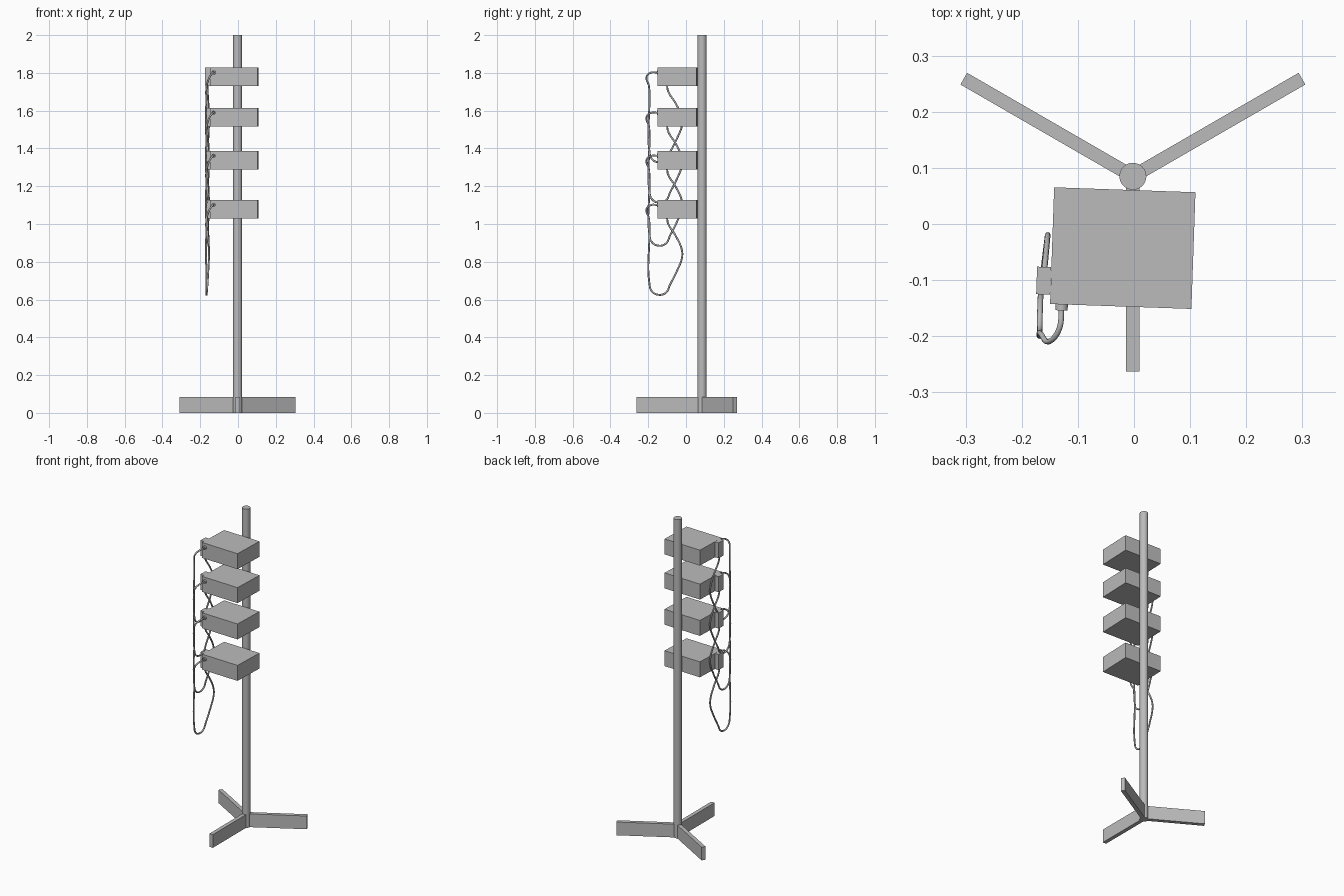
import bpy
from math import radians, cos, sin

cube = bpy.data.objects.get("Cube")
if cube:
    bpy.data.objects.remove(cube, do_unlink=True)

grey = bpy.data.materials.new("plain grey")
grey.use_nodes = True
grey.diffuse_color = (0.5, 0.5, 0.5, 1)
grey.node_tree.nodes["Principled BSDF"].inputs["Base Color"].default_value = grey.diffuse_color

POLE_X, POLE_Y = -0.002, 0.085
TILT = radians(-2)


def finish(obj, name):
    obj.name = name
    obj.data.materials.append(grey)
    return obj


def box(name, center, size, angle=0):
    bpy.ops.mesh.primitive_cube_add(size=1, location=center, rotation=(0, 0, angle))
    obj = bpy.context.object
    obj.scale = size
    bpy.ops.object.transform_apply(location=False, rotation=False, scale=True)
    return finish(obj, name)


def cylinder(name, center, radius, depth, rotation=(0, 0, 0)):
    bpy.ops.mesh.primitive_cylinder_add(vertices=32, radius=radius, depth=depth,
                                        location=center, rotation=rotation)
    bpy.ops.object.shade_smooth_by_angle(angle=radians(30))
    return finish(bpy.context.object, name)


# Cable path: from the front plug, down a hanging loop, up into the side socket
CABLE = [
    (-0.129, -0.150, 0.023), (-0.133, -0.186, 0.022), (-0.150, -0.209, 0.0),
    (-0.166, -0.196, -0.05), (-0.168, -0.194, -0.12), (-0.168, -0.194, -0.39),
    (-0.168, -0.180, -0.435), (-0.167, -0.140, -0.453), (-0.165, -0.105, -0.44),
    (-0.162, -0.085, -0.40), (-0.157, -0.045, -0.32), (-0.154, -0.021, -0.255),
    (-0.154, -0.022, -0.215), (-0.157, -0.055, -0.14), (-0.161, -0.095, -0.075),
    (-0.162, -0.101, -0.04),
]


def cable(name, z):
    curve = bpy.data.curves.new(name, "CURVE")
    curve.dimensions = "3D"
    curve.bevel_depth = 0.005
    curve.bevel_resolution = 2
    curve.resolution_u = 8
    spline = curve.splines.new("BEZIER")
    spline.bezier_points.add(len(CABLE) - 1)
    for point, co in zip(spline.bezier_points, CABLE):
        point.co = co
        point.handle_left_type = point.handle_right_type = "AUTO"
    obj = bpy.data.objects.new(name, curve)
    obj.location.z = z
    bpy.context.collection.objects.link(obj)
    finish(obj, name)


# Stand: pole and three radiating feet
cylinder("pole", (POLE_X, POLE_Y, 1), 0.024, 2)
LEG = 0.348
for name, degrees in (("front_leg", -90), ("left_leg", 30), ("right_leg", 150)):
    a = radians(degrees)
    box(name, (POLE_X + cos(a) * LEG / 2, POLE_Y + sin(a) * LEG / 2, 0.0415),
        (LEG, 0.024, 0.083), a)

# Four identical units, each with a side socket, front plug and cable
for i, z in enumerate((1.779, 1.566, 1.338, 1.078), 1):
    box(f"unit_box_{i}", (-0.02, -0.043, z), (0.252, 0.208, 0.097), TILT)
    box(f"side_socket_{i}", (-0.161, -0.101, z), (0.025, 0.049, 0.097), TILT)
    cylinder(f"front_plug_{i}", (-0.129, -0.147, z + 0.023), 0.011, 0.014,
             (radians(90), 0, TILT))
    cable(f"cable_{i}", z)
